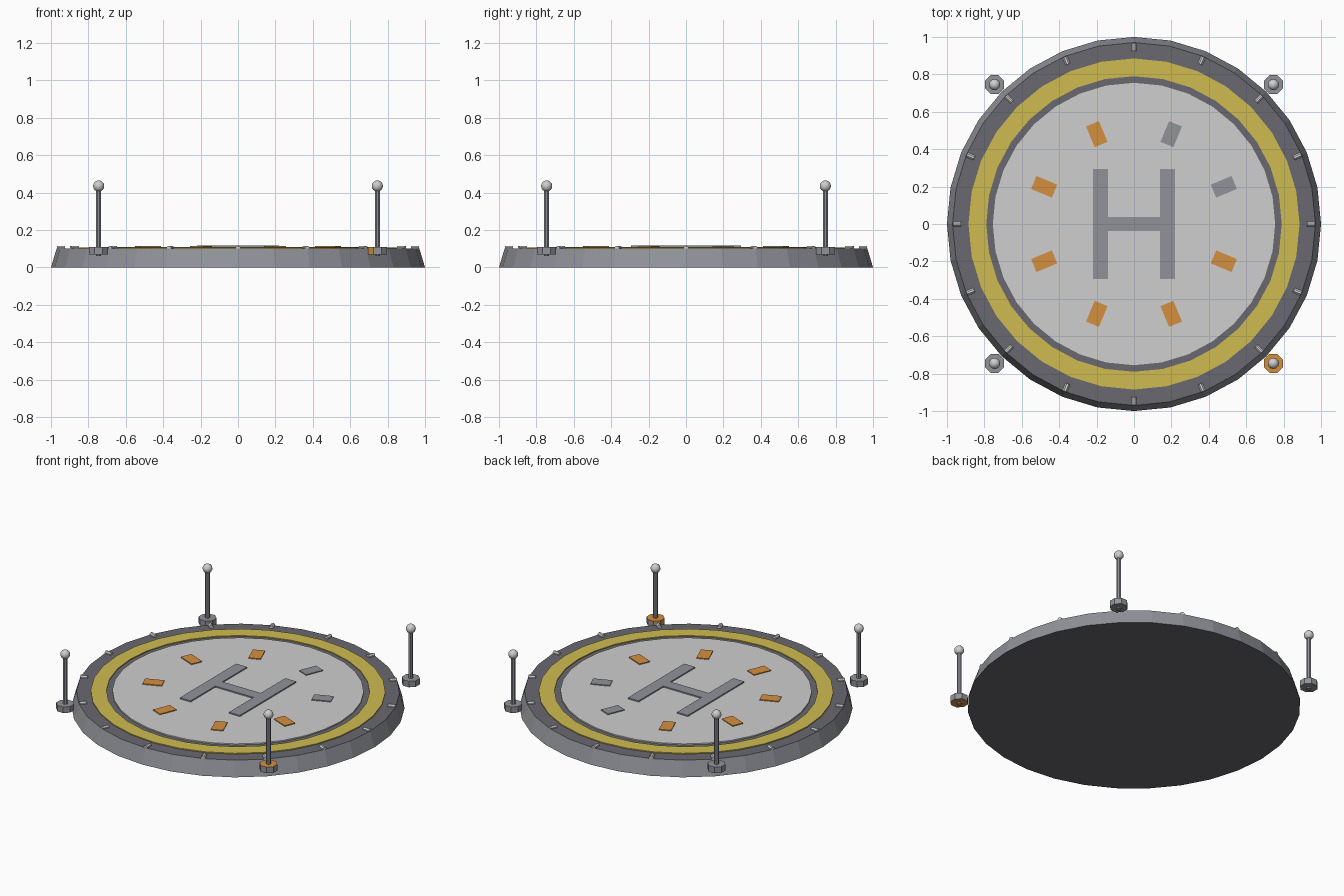
import bpy, bmesh
from math import pi, cos, sin
from mathutils import Matrix, Vector

cube = bpy.data.objects.get("Cube")
if cube:
    bpy.data.objects.remove(cube, do_unlink=True)


def material(name, rgb):
    m = bpy.data.materials.new(name)
    m.use_nodes = True
    m.diffuse_color = (*rgb, 1)
    m.node_tree.nodes["Principled BSDF"].inputs["Base Color"].default_value = (*rgb, 1)
    return m


DARK = material("dark grey", (0.14, 0.14, 0.16))
GREY = material("mid grey", (0.28, 0.29, 0.32))
PALE = material("pale grey", (0.62, 0.62, 0.62))
YELLOW = material("yellow", (0.62, 0.50, 0.08))
ORANGE = material("orange", (0.66, 0.28, 0.05))


def finish(name, bm, *mats):
    bmesh.ops.recalc_face_normals(bm, faces=bm.faces)
    mesh = bpy.data.meshes.new(name)
    bm.to_mesh(mesh)
    bm.free()
    obj = bpy.data.objects.new(name, mesh)
    bpy.context.collection.objects.link(obj)
    for m in mats:
        mesh.materials.append(m)
    return obj


def cone(bm, sides, r1, r2, z1, z2, x=0, y=0, turn=0):
    place = Matrix.Translation((x, y, (z1 + z2) / 2)) @ Matrix.Rotation(turn, 4, "Z")
    bmesh.ops.create_cone(bm, cap_ends=True, segments=sides, radius1=r1,
                          radius2=r2, depth=z2 - z1, matrix=place)


def box(bm, size, centre, turn=0):
    place = (Matrix.Translation(centre) @ Matrix.Rotation(turn, 4, "Z")
             @ Matrix.Diagonal((*size, 1)))
    bmesh.ops.create_cube(bm, size=1, matrix=place)


# Sloped platform: grey rim, dark deck and underside
bm = bmesh.new()
cone(bm, 32, 1, 0.97, 0, 0.1)
for f in bm.faces:
    f.normal_update()
    f.material_index = 1 if abs(f.normal.z) > 0.9 else 0
finish("platform", bm, GREY, DARK)

# Painted yellow ring, spun from a thin rectangle
bm = bmesh.new()
profile = [bm.verts.new((r, 0, z)) for r, z in
           ((0.79, 0.1), (0.885, 0.1), (0.885, 0.106), (0.79, 0.106))]
edges = [bm.edges.new((profile[i], profile[(i + 1) % 4])) for i in range(4)]
bmesh.ops.spin(bm, geom=profile + edges, axis=(0, 0, 1), cent=(0, 0, 0),
               angle=2 * pi, steps=32, use_duplicate=False)
bmesh.ops.remove_doubles(bm, verts=bm.verts, dist=0.0001)
finish("yellow_ring", bm, YELLOW)

# Pale landing disc
bm = bmesh.new()
cone(bm, 32, 0.755, 0.755, 0.1, 0.108)
finish("landing_disc", bm, PALE)

# Landing mark: two bars and a crossbar
bm = bmesh.new()
for s in (-1, 1):
    box(bm, (0.08, 0.59, 0.008), (s * 0.18, 0, 0.112))
box(bm, (0.28, 0.075, 0.008), (0, 0, 0.112))
finish("landing_mark", bm, GREY)

# Eight radial dashes, two of them grey
for i in range(8):
    a = pi / 8 + i * pi / 4
    bm = bmesh.new()
    box(bm, (0.12, 0.075, 0.007), (0.52 * cos(a), 0.52 * sin(a), 0.1105), a)
    finish(f"dash_{i + 1}", bm, GREY if i < 2 else ORANGE)

# Small edge lights lying radially on the deck
bm = bmesh.new()
for i in range(16):
    a = i * pi / 8
    place = (Matrix.Rotation(a, 4, "Z") @ Matrix.Translation((0.946, 0, 0.102))
             @ Matrix.Rotation(pi / 2, 4, "Y") @ Matrix.Rotation(pi / 8, 4, "Z"))
    bmesh.ops.create_cone(bm, cap_ends=True, segments=8, radius1=0.014,
                          radius2=0.014, depth=0.044, matrix=place)
finish("edge_lights", bm, PALE)

# Four corner beacons: hub, pole and ball
for side, sx in (("left", 1), ("right", -1)):
    for end, sy in (("front", -1), ("back", 1)):
        x, y = sx * 0.745, sy * 0.745
        tag = f"{end}_{side}"
        bm = bmesh.new()
        cone(bm, 8, 0.055, 0.055, 0.07, 0.11, x, y, pi / 8)
        if tag == "front_left":
            for f in bm.faces:
                f.normal_update()
                if f.normal.x < -0.5 or abs(f.normal.z) > 0.5:
                    f.material_index = 1
        finish(f"{tag}_hub", bm, GREY, ORANGE)
        bm = bmesh.new()
        cone(bm, 8, 0.015, 0.015, 0.06, 0.42, x, y, pi / 8)
        finish(f"{tag}_pole", bm, GREY)
        bm = bmesh.new()
        bmesh.ops.create_uvsphere(bm, u_segments=12, v_segments=8, radius=0.03,
                                  matrix=Matrix.Translation((x, y, 0.435)))
        ball = finish(f"{tag}_ball", bm, PALE)
        ball.data.shade_smooth()
